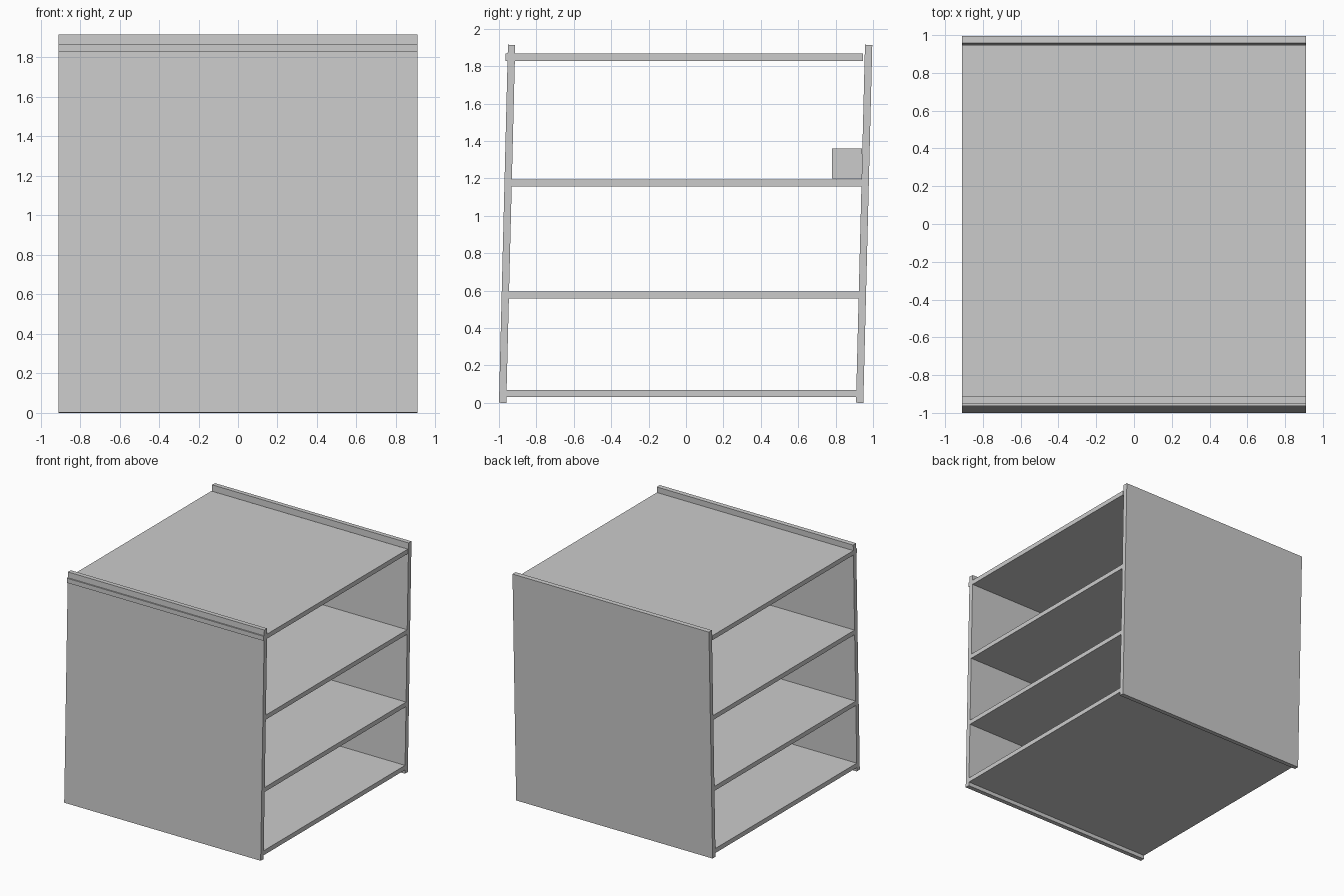
import bpy
import bmesh

if "Cube" in bpy.data.objects:
    bpy.data.objects.remove(bpy.data.objects["Cube"])

HALF_W = 0.91   # half width of panels and shelves along x
HEIGHT = 1.915  # height of the side panels
LEAN = 0.048    # how far panel tops shift toward +y


def extrude_profile(name, profile, half_width):
    """Make a solid by extruding a (y, z) profile symmetrically along x."""
    bm = bmesh.new()
    face = bm.faces.new([bm.verts.new((-half_width, y, z)) for y, z in profile])
    result = bmesh.ops.extrude_face_region(bm, geom=[face])
    moved = [v for v in result["geom"] if isinstance(v, bmesh.types.BMVert)]
    bmesh.ops.translate(bm, verts=moved, vec=(2 * half_width, 0, 0))
    bmesh.ops.recalc_face_normals(bm, faces=bm.faces)
    mesh = bpy.data.meshes.new(name)
    bm.to_mesh(mesh)
    bm.free()
    obj = bpy.data.objects.new(name, mesh)
    bpy.context.collection.objects.link(obj)
    return obj


def box(name, y0, y1, z0, z1, half_width):
    return extrude_profile(name, [(y0, z0), (y1, z0), (y1, z1), (y0, z1)], half_width)


# Leaning front and back panels
for name, y in (("front_panel", -1.0), ("back_panel", 0.909)):
    t = 0.039
    extrude_profile(name, [(y, 0.001), (y + t, 0), (y + t + LEAN, HEIGHT - 0.001),
                           (y + LEAN, HEIGHT)], HALF_W)

# Shelves; the top one pokes through the front and stops short of the back
for name, y0, y1, z in (("bottom_shelf", -0.964, 0.912, 0.032),
                        ("lower_shelf", -0.952, 0.926, 0.557),
                        ("middle_shelf", -0.937, 0.940, 1.157),
                        ("top_shelf", -0.964, 0.947, 1.829)):
    box(name, y0, y1, z, z + 0.038, HALF_W)

# Small box standing on the middle shelf against the back panel
box("small_box", 0.78, 0.94, 1.2, 1.36, 0.08)
